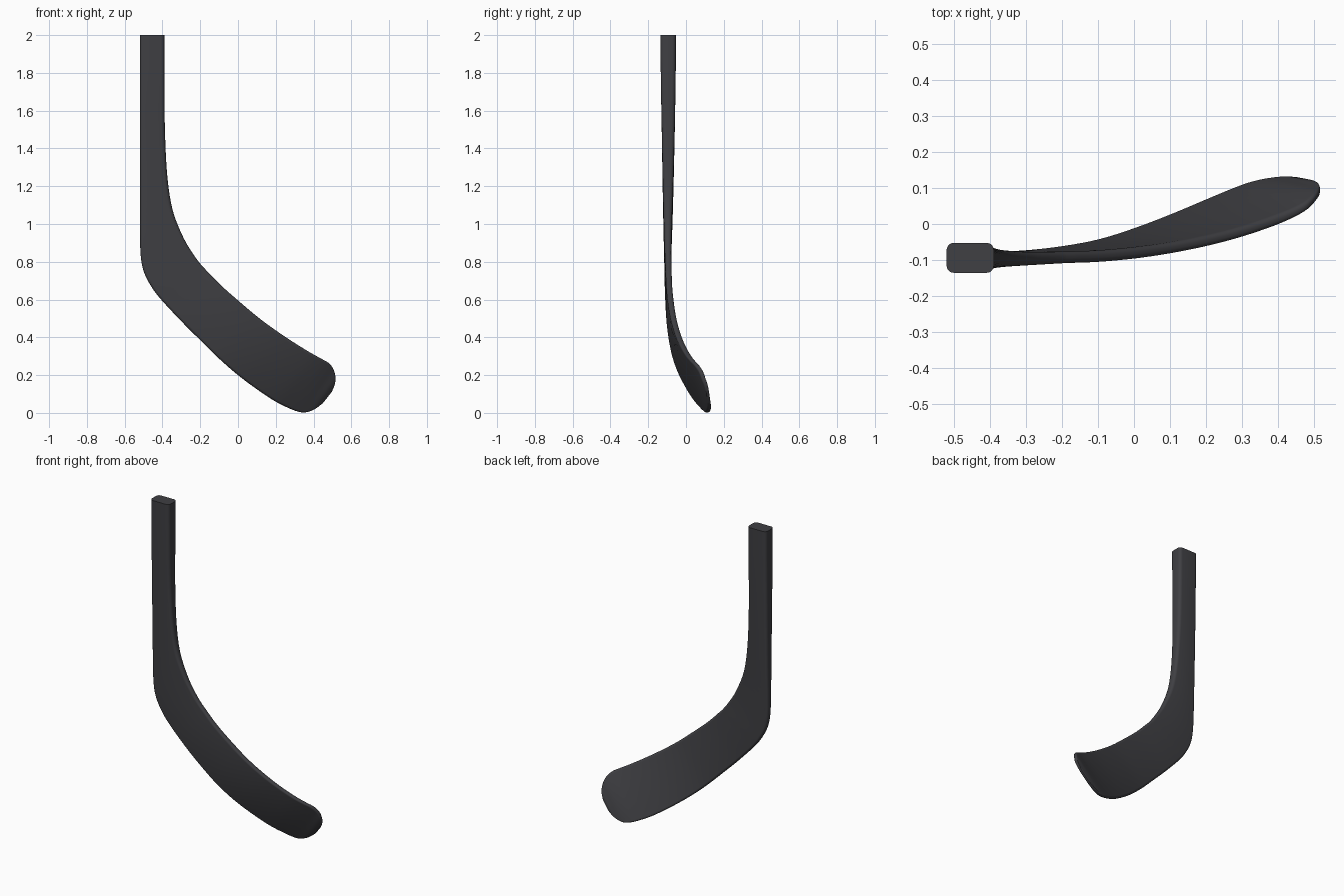
import bpy, bmesh, math
from mathutils import Vector

if "Cube" in bpy.data.objects:
    bpy.data.objects.remove(bpy.data.objects["Cube"])

# Stations down the stick: outer/lower edge (x, y, z), inner/upper edge (x, y, z), thickness
S = [
    (-.52, -.094, 2.0, -.389, -.094, 2.0, .083),
    (-.52, -.094, 1.75, -.389, -.094, 1.75, .078),
    (-.52, -.094, 1.46, -.387, -.094, 1.5, .068),
    (-.519, -.095, 1.15, -.374, -.095, 1.25, .056),
    (-.519, -.096, .95, -.345, -.096, 1.07, .046),
    (-.514, -.097, .82, -.29, -.096, .93, .038),
    (-.494, -.097, .735, -.24, -.095, .845, .034),
    (-.45, -.096, .655, -.2, -.093, .79, .033),
    (-.4, -.094, .592, -.17, -.092, .757, .032),
    (-.3, -.088, .485, -.09, -.089, .675, .032),
    (-.2, -.076, .385, .01, -.08, .587, .032),
    (-.1, -.056, .287, .11, -.066, .503, .031),
    (0, -.024, .2, .21, -.046, .43, .031),
    (.1, .015, .125, .30, -.023, .37, .03),
    (.19, .053, .065, .39, .007, .315, .03),
    (.26, .083, .029, .45, .032, .282, .028),
    (.31, .102, .009, .485, .053, .26, .027),
    (.35, .113, .002, .508, .077, .225, .025),
    (.39, .120, .012, .516, .092, .185, .023),
    (.42, .123, .029, .512, .105, .15, .02),
    (.45, .123, .052, .497, .114, .112, .015),
]


def spline(i, t):
    """Catmull-Rom interpolation between stations i and i+1"""
    a, b, c, d = (S[min(max(k, 0), len(S) - 1)] for k in range(i - 1, i + 3))
    return [0.5 * (2 * q + (r - p) * t + (2 * p - 5 * q + 4 * r - s) * t * t
                   + (3 * q - p - 3 * r + s) * t ** 3) for p, q, r, s in zip(a, b, c, d)]


def section(st):
    """Rounded rectangle spanning the two edges, thickness along y"""
    lo, up, th = Vector(st[:3]), Vector(st[3:6]), st[6]
    mid, axis = (lo + up) / 2, (up - lo).normalized()
    w, h = (up - lo).length / 2, th / 2
    r = min(.02, h * .85, w * .8)
    pts = []
    for k, (sx, sy) in enumerate([(1, 1), (-1, 1), (-1, -1), (1, -1)]):
        for j in range(6):
            a = math.pi / 2 * (k + j / 5)
            u = sx * (w - r) + r * math.cos(a)
            v = sy * (h - r) + r * math.sin(a)
            pts.append(mid + axis * u + Vector((0, v, 0)))
    return pts


# Stick: loft the sections from the shaft top to the toe
bm = bmesh.new()
rings = []
STEPS = 4
for i in range(len(S) - 1):
    for j in range(STEPS):
        rings.append([bm.verts.new(p) for p in section(spline(i, j / STEPS))])
rings.append([bm.verts.new(p) for p in section(S[-1])])
for A, B in zip(rings, rings[1:]):
    n = len(A)
    for k in range(n):
        bm.faces.new((A[k], A[(k + 1) % n], B[(k + 1) % n], B[k]))
bm.faces.new(rings[0])
bm.faces.new(rings[-1][::-1])
bmesh.ops.recalc_face_normals(bm, faces=bm.faces)

me = bpy.data.meshes.new("stick_blade")
bm.to_mesh(me)
bm.free()
ob = bpy.data.objects.new("stick_blade", me)
bpy.context.collection.objects.link(ob)

mat = bpy.data.materials.new("dark_composite")
mat.diffuse_color = (.05, .05, .056, 1)
mat.use_nodes = True
mat.node_tree.nodes["Principled BSDF"].inputs["Base Color"].default_value = mat.diffuse_color
me.materials.append(mat)

bpy.context.view_layer.objects.active = ob
ob.select_set(True)
bpy.ops.object.shade_smooth_by_angle(angle=math.radians(40))
